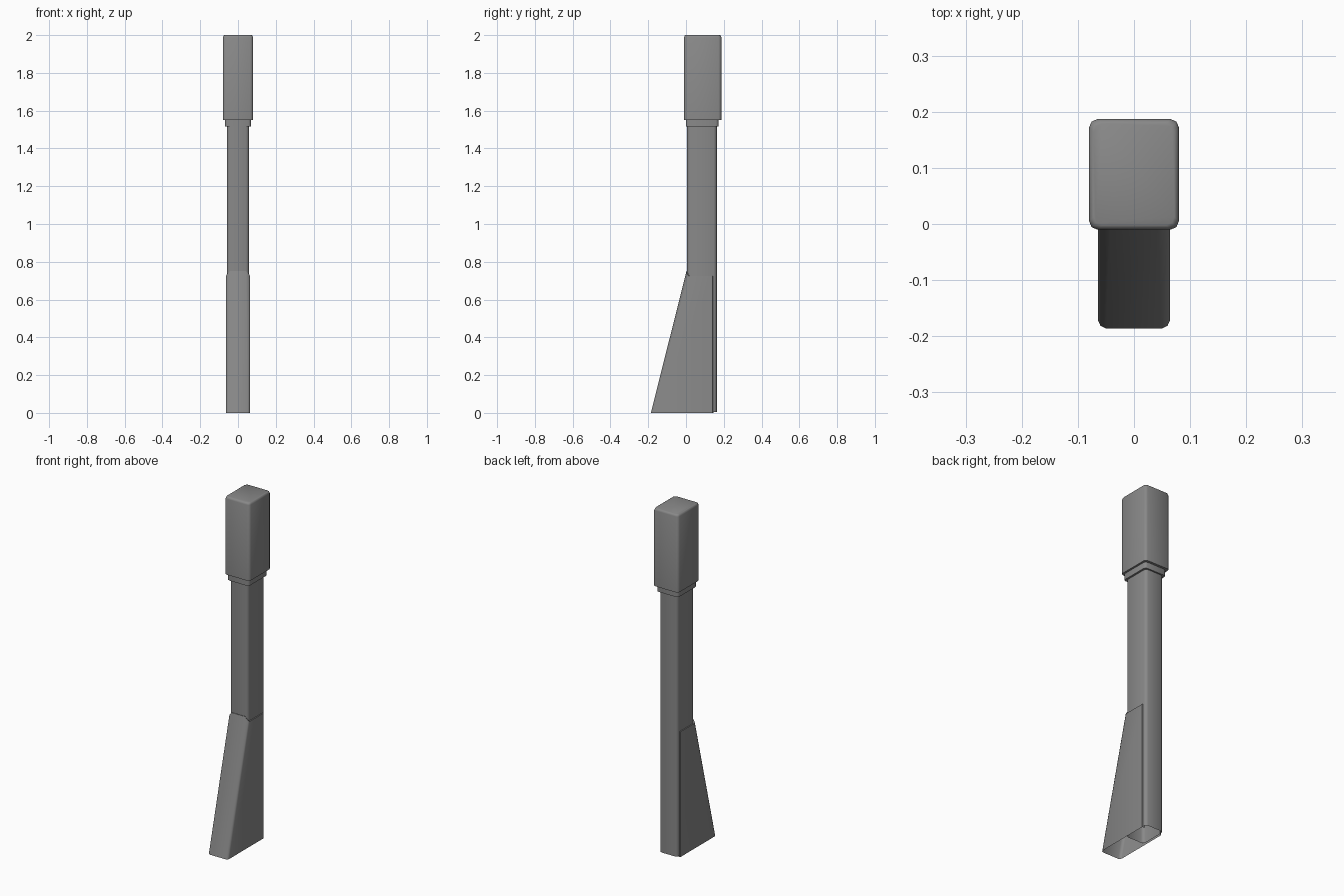
import bpy
import bmesh
import math

default = bpy.data.objects.get("Cube")
if default:
    bpy.data.objects.remove(default, do_unlink=True)

# Single grey finish
grey = bpy.data.materials.new("mid_grey")
grey.use_nodes = True
COLOUR = (0.25, 0.25, 0.25, 1)
grey.diffuse_color = COLOUR
grey.node_tree.nodes["Principled BSDF"].inputs["Base Color"].default_value = COLOUR


def rounded_rect(hx, y0, y1, r, steps=2):
    """Counter-clockwise outline of a rectangle with rounded corners."""
    pts = []
    corners = [(hx - r, y1 - r), (-hx + r, y1 - r), (-hx + r, y0 + r), (hx - r, y0 + r)]
    for i, (cx, cy) in enumerate(corners):
        for s in range(steps + 1):
            a = math.pi / 2 * (i + s / steps)
            pts.append((cx + r * math.cos(a), cy + r * math.sin(a)))
    return pts


def loft(name, rings, closed=True, cap_top=False, angle=50):
    """Skin a stack of point rings, listed from bottom to top."""
    bm = bmesh.new()
    rows = [[bm.verts.new(p) for p in ring] for ring in rings]
    n = len(rows[0])
    for low, high in zip(rows, rows[1:]):
        for i in range(n if closed else n - 1):
            j = (i + 1) % n
            bm.faces.new((low[i], low[j], high[j], high[i]))
    if cap_top:
        bm.faces.new(rows[-1])
    mesh = bpy.data.meshes.new(name)
    bm.to_mesh(mesh)
    bm.free()
    mesh.materials.append(grey)
    obj = bpy.data.objects.new(name, mesh)
    bpy.context.collection.objects.link(obj)
    bpy.ops.object.select_all(action='DESELECT')
    obj.select_set(True)
    bpy.context.view_layer.objects.active = obj
    bpy.ops.object.shade_smooth_by_angle(angle=math.radians(angle))
    return obj


def box_ring(z, hx, y0, y1, r, inset=0):
    outline = rounded_rect(hx - inset, y0 + inset, y1 - inset, r)
    return [(x, y, z) for x, y in outline]


# Hollow upright, open underneath
shaft = (0.058, 0.006, 0.163, 0.016)
loft("shaft", [box_ring(z, *shaft) for z in (0.006, 1.53)])

# Stepped collar below the head
collar = (0.069, -0.001, 0.172, 0.014)
loft("collar", [box_ring(1.515, *collar, inset=0.013),
                box_ring(1.515, *collar), box_ring(1.56, *collar)])

# Head block with softened top edge
head = (0.08, -0.01, 0.187, 0.015)
loft("head", [box_ring(1.55, *head, inset=0.014), box_ring(1.55, *head),
              box_ring(1.988, *head), box_ring(1.997, *head, inset=0.003),
              box_ring(2.0, *head, inset=0.008)], cap_top=True)

# Tapered brace wrapped round the shaft, open at the back and underneath
def mirrored(half):
    return half + [(-x, y, z) for x, y, z in reversed(half)]


foot_bottom = mirrored([(-0.05, 0.146, 0), (-0.064, 0.14, 0), (-0.064, -0.172, 0),
                        (-0.060, -0.181, 0), (-0.050, -0.186, 0)])
foot_top = mirrored([(-0.05, 0.146, 0.725), (-0.064, 0.14, 0.725), (-0.064, 0.014, 0.725),
                     (-0.060, 0.007, 0.732), (-0.042, 0.003, 0.752)])
foot_ledge = mirrored([(-0.05, 0.146, 0.725), (-0.052, 0.14, 0.725), (-0.052, 0.024, 0.725),
                       (-0.050, 0.018, 0.732), (-0.040, 0.010, 0.752)])
loft("foot_brace", [foot_bottom, foot_top, foot_ledge], closed=False, angle=40)
